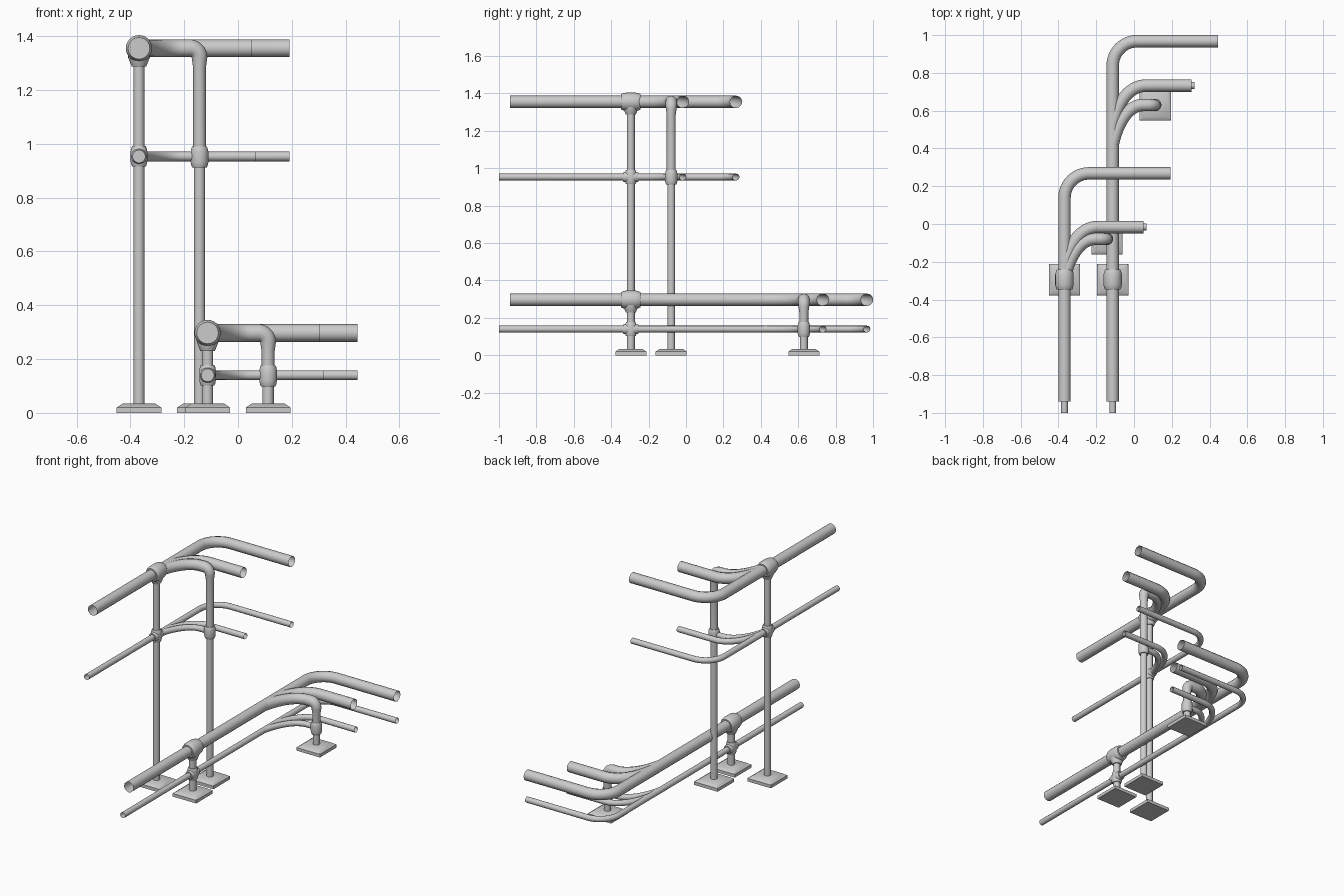
import bpy, bmesh, math
from mathutils import Vector, Matrix

if "Cube" in bpy.data.objects:
    bpy.data.objects.remove(bpy.data.objects["Cube"])

metal = bpy.data.materials.new("grey metal")
metal.use_nodes = True
metal.diffuse_color = (0.6, 0.6, 0.6, 1)
metal.node_tree.nodes["Principled BSDF"].inputs["Base Color"].default_value = (0.6, 0.6, 0.6, 1)

RAIL, THIN, POST = 0.033, 0.018, 0.021
JOINT_Y = -0.295


def finish(obj, angle=35):
    obj.data.materials.clear()
    obj.data.materials.append(metal)
    bpy.ops.object.select_all(action='DESELECT')
    obj.select_set(True)
    bpy.context.view_layer.objects.active = obj
    bpy.ops.object.shade_smooth_by_angle(angle=math.radians(angle))


def bezier(a, b, c, d, n=14):
    a, b, c, d = map(Vector, (a, b, c, d))
    return [a*(1-t)**3 + b*3*t*(1-t)**2 + c*3*t*t*(1-t) + d*t**3
            for t in (i / n for i in range(n + 1))]


def corner(a, p, b, r, n=12):
    """Quarter bend of radius r at corner p between directions to a and b."""
    a, p, b = Vector(a), Vector(p), Vector(b)
    s, e = p + (a - p).normalized() * r, p + (b - p).normalized() * r
    return bezier(s, s.lerp(p, 0.552), e.lerp(p, 0.552), e, n)


def tube(name, points, radius, radii=None):
    """Open-ended pipe swept along points."""
    curve = bpy.data.curves.new(name, 'CURVE')
    curve.dimensions = '3D'
    curve.bevel_depth = radius
    curve.bevel_resolution = 4
    spline = curve.splines.new('POLY')
    spline.points.add(len(points) - 1)
    for i, (sp, co) in enumerate(zip(spline.points, points)):
        sp.co = (*co, 1)
        sp.radius = radii[i] / radius if radii else 1
    obj = bpy.data.objects.new(name, curve)
    bpy.context.collection.objects.link(obj)
    bpy.ops.object.select_all(action='DESELECT')
    obj.select_set(True)
    bpy.context.view_layer.objects.active = obj
    bpy.ops.object.convert(target='MESH')
    finish(bpy.context.object)


def lathe(name, profile, centre, along_y=False, sides=24, spin=0):
    """Closed solid turned from (radius, height) pairs."""
    bm = bmesh.new()
    rings = [[bm.verts.new((r * math.cos(a), r * math.sin(a), h))
              for a in (2 * math.pi * i / sides + spin for i in range(sides))]
             for r, h in profile]
    for low, high in zip(rings, rings[1:]):
        for i in range(sides):
            j = (i + 1) % sides
            bm.faces.new((low[i], low[j], high[j], high[i]))
    bm.faces.new(rings[0][::-1])
    bm.faces.new(rings[-1])
    if along_y:
        bm.transform(Matrix.Rotation(math.pi / 2, 4, 'X'))
    bm.transform(Matrix.Translation(centre))
    mesh = bpy.data.meshes.new(name)
    bm.to_mesh(mesh)
    bm.free()
    obj = bpy.data.objects.new(name, mesh)
    bpy.context.collection.objects.link(obj)
    finish(obj)


def foot(name, x, y):
    """Square base plate with a sloped upper edge."""
    q = math.sqrt(2)
    lathe(name, [(0.083*q, 0), (0.083*q, 0.02), (0.062*q, 0.034)], (x, y, 0),
          sides=4, spin=math.pi / 4)


def sleeve(r, h):
    return [(r*0.82, -h), (r*0.92, -h*0.8), (r, -h*0.5), (r, h*0.5), (r*0.92, h*0.8), (r*0.82, h)]


def railing(tag, x, z_top, z_mid, y_far, x_end, y_branch, branch_end, post_x, post_y):
    for part, z, r, y_start, extra in (("top", z_top, RAIL, -0.94, 0),
                                       ("middle", z_mid, THIN, -1.0, 0.015)):
        # Long rail with a rounded turn
        start, turn, end = (x, y_start, z), (x, y_far, z), (x_end, y_far, z)
        tube(f"{tag}_{part}_rail", [start] + corner(start, turn, end, 0.13) + [end], r)

        # Side branch
        def sweep(y, reach):
            return bezier((x, y - 0.21, z), (x + 0.028, y - 0.08, z),
                          (x + 0.09, y, z), (x + reach, y, z))
        tube(f"{tag}_{part}_branch",
             sweep(y_branch, 0.18) + [(branch_end + extra, y_branch, z)], r)

        # Branch that meets the outer post
        path = sweep(post_y, 0.16)
        if part == "top":
            p = (post_x, post_y, z)
            bend = corner(path[-1], p, (post_x, post_y, 0), 0.035, 8)
            radii = [RAIL] * len(path) + [RAIL - 0.004 * i / 8 for i in range(len(bend))]
            path += bend + [(post_x, post_y, z - 0.07), (post_x, post_y, z_mid)]
            radii += [0.024, 0.024]
            tube(f"{tag}_elbow_post_top", path, RAIL, radii)
        else:
            tube(f"{tag}_middle_post_branch", path + [(post_x, post_y, z)], r)

    # Posts and feet
    tube(f"{tag}_main_post", [(x, JOINT_Y, 0.02), (x, JOINT_Y, z_top)], POST)
    tube(f"{tag}_elbow_post", [(post_x, post_y, 0.02), (post_x, post_y, z_mid)], POST)
    foot(f"{tag}_main_foot", x, JOINT_Y)
    foot(f"{tag}_elbow_foot", post_x, post_y)

    # Fittings where pipes cross
    lathe(f"{tag}_top_joint", sleeve(0.049, 0.053), (x, JOINT_Y, z_top), True)
    lathe(f"{tag}_top_collar", [(0.027, -0.067), (0.032, -0.055), (0.04, -0.035), (0.042, 0)],
          (x, JOINT_Y, z_top))
    lathe(f"{tag}_middle_joint", sleeve(0.029, 0.042), (x, JOINT_Y, z_mid), True)
    lathe(f"{tag}_middle_collar", sleeve(0.031, 0.038), (x, JOINT_Y, z_mid))
    lathe(f"{tag}_post_sleeve", sleeve(0.033, 0.039), (post_x, post_y, z_mid - 0.002))


railing("tall", -0.368, 1.355, 0.953, 0.268, 0.192, -0.016, 0.05, -0.143, -0.079)
railing("low", -0.113, 0.297, 0.14, 0.968, 0.445, 0.733, 0.305, 0.112, 0.63)
